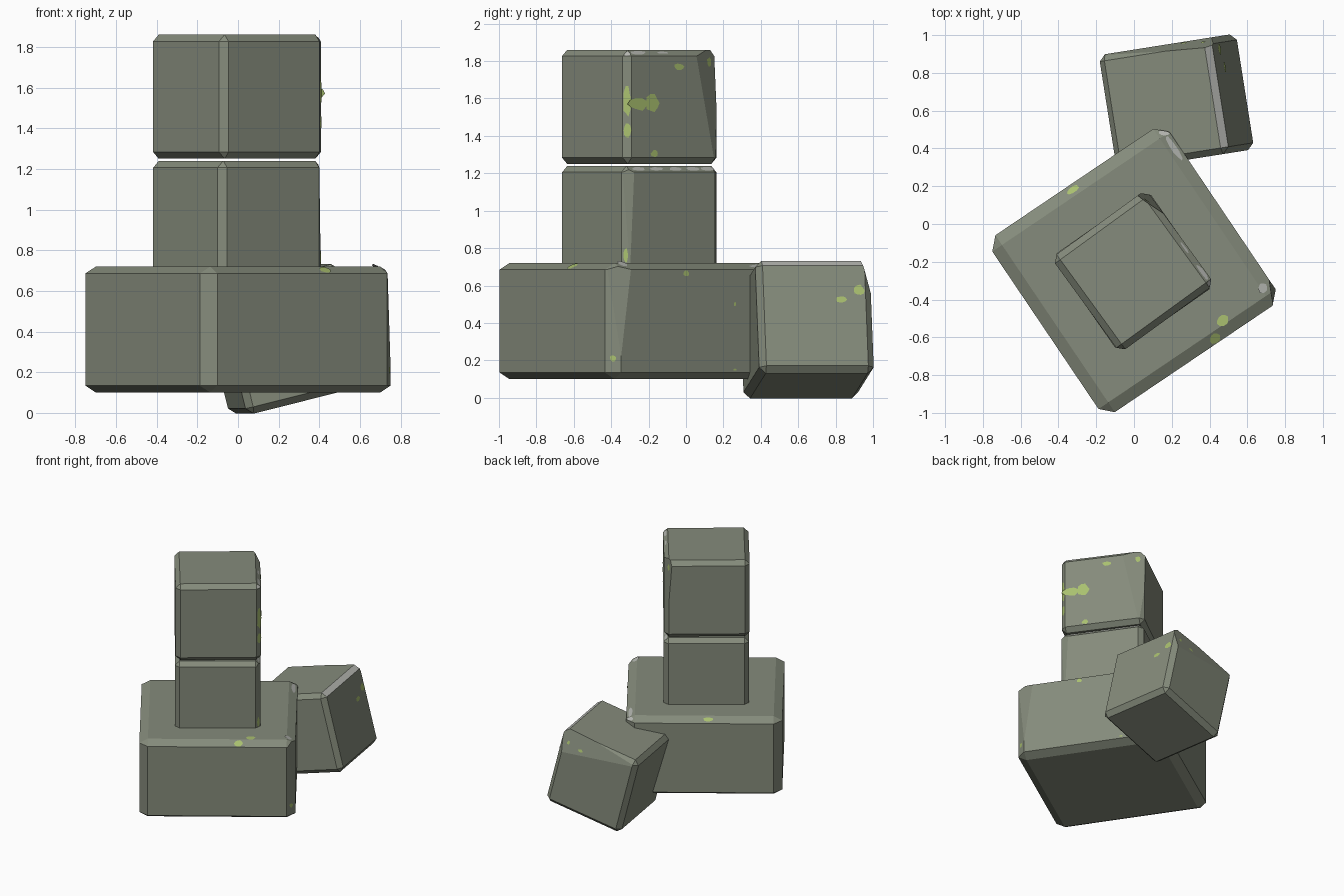
import bpy, bmesh, math, random
from mathutils import Vector, Matrix, Euler
from mathutils.bvhtree import BVHTree

random.seed(4)
cube = bpy.data.objects.get("Cube")
if cube:
    bpy.data.objects.remove(cube)


def material(name, rgb):
    m = bpy.data.materials.new(name)
    m.use_nodes = True
    m.diffuse_color = (*rgb, 1)
    bsdf = m.node_tree.nodes["Principled BSDF"]
    bsdf.inputs["Base Color"].default_value = (*rgb, 1)
    bsdf.inputs["Roughness"].default_value = 0.9
    return m


STONE = material("grey_green_stone", (0.235, 0.26, 0.2))
WORN = material("worn_edge_grey", (0.46, 0.47, 0.44))
MOSS = material("moss_green", (0.4, 0.53, 0.16))


def add_object(name, bm, matrix, mats):
    mesh = bpy.data.meshes.new(name)
    bm.to_mesh(mesh)
    for m in mats:
        mesh.materials.append(m)
    obj = bpy.data.objects.new(name, mesh)
    obj.matrix_world = matrix
    bpy.context.collection.objects.link(obj)
    return obj


def chip_corner(bm, points):
    """Slice a corner off along the plane through three points."""
    a, b, c = (Vector(p) for p in points)
    normal = (b - a).cross(c - a).normalized()
    if normal.dot(a) < 0:
        normal.negate()
    geom = bm.verts[:] + bm.edges[:] + bm.faces[:]
    cut = bmesh.ops.bisect_plane(bm, geom=geom, plane_co=a, plane_no=normal,
                                 clear_outer=True)
    edges = [e for e in cut["geom_cut"] if isinstance(e, bmesh.types.BMEdge)]
    bmesh.ops.contextual_create(bm, geom=edges)
    bmesh.ops.recalc_face_normals(bm, faces=bm.faces[:])


def patches(name, tree, spots, matrix, mat, lift):
    """Thin irregular flat spots lying on the nearest stone face."""
    bm = bmesh.new()
    for point, ra, rb in spots:
        co, n, _, _ = tree.find_nearest(Vector(point))
        t = Vector((0, 0, 1)).cross(n)
        t = t.normalized() if t.length > 0.1 else Vector((1, 0, 0))
        b = n.cross(t)
        ring = []
        for i in range(10):
            ang = math.tau * i / 10
            r = random.uniform(0.8, 1.1)
            ring.append(bm.verts.new(co + n * lift + t * ra * r * math.cos(ang)
                                     + b * rb * r * math.sin(ang)))
        bm.faces.new(ring)
    add_object(name, bm, matrix, [mat])
    bm.free()


def block(name, size, loc, rot, cut=None, moss=(), worn=(), worn_edge=None):
    """Chamfered stone block with a chipped corner, moss and worn spots."""
    bm = bmesh.new()
    bmesh.ops.create_cube(bm, size=1)
    bmesh.ops.bevel(bm, geom=bm.edges[:], offset=0.055, segments=1,
                    affect='EDGES', profile=0.5)
    bmesh.ops.scale(bm, vec=size, verts=bm.verts[:])
    if cut:
        chip_corner(bm, cut)
    bm.normal_update()
    if worn_edge:
        for f in bm.faces:
            f.material_index = int(f.normal.dot(Vector(worn_edge).normalized()) > 0.98)
    angles = Euler([math.radians(a) for a in rot])
    matrix = Matrix.Translation(loc) @ angles.to_matrix().to_4x4()
    tree = BVHTree.FromBMesh(bm)
    add_object(name, bm, matrix, [STONE, WORN])
    bm.free()
    if moss:
        patches(name + "_moss", tree, moss, matrix, MOSS, 0.003)
    if worn:
        patches(name + "_worn_spots", tree, worn, matrix, WORN, 0.002)


# Wide base block
block("base_block", (1.132, 1.13, 0.62), (0, -0.246, 0.41), (0, 0, 34),
      cut=[(0.566, -0.515, -0.276), (0.566, -0.44, 0.276), (0.508, -0.565, 0.276)],
      moss=[((0.155, -0.535, 0.293), 0.035, 0.03), ((0.243, -0.48, 0.31), 0.035, 0.03),
            ((-0.03, 0.535, 0.293), 0.04, 0.018), ((0.57, -0.085, 0.255), 0.02, 0.015),
            ((0.57, 0.229, 0.09), 0.008, 0.012), ((0.57, 0.229, -0.26), 0.012, 0.006),
            ((0.54, -0.54, -0.2), 0.018, 0.018)],
      worn=[((0.535, 0.42, 0.293), 0.08, 0.018), ((0.54, 0.52, 0.293), 0.03, 0.016),
            ((0.515, -0.46, 0.31), 0.03, 0.03)])

# Middle block of the pillar
block("middle_block", (0.62, 0.62, 0.62), (-0.005, -0.25, 0.93), (0, 0, 35),
      cut=[(0.31, -0.278, -0.277), (0.31, -0.25, 0.277), (0.278, -0.31, 0.277)],
      moss=[((0.293, -0.293, -0.17), 0.015, 0.04)],
      worn=[((0.294, v, 0.294), 0.045, 0.014) for v in (-0.21, -0.09, 0.03, 0.14, 0.24)])

# Top block of the pillar
block("top_block", (0.62, 0.62, 0.61), (-0.005, -0.25, 1.555), (0, 0, 36),
      cut=[(0.31, 0.158, 0.25), (0.31, 0.25, -0.185), (0.265, 0.277, 0.3)],
      moss=[((0.293, -0.293, 0.03), 0.022, 0.08), ((0.31, -0.23, 0.015), 0.07, 0.035),
            ((0.31, -0.14, 0.02), 0.045, 0.05), ((0.293, -0.293, -0.125), 0.022, 0.04),
            ((0.31, -0.126, -0.25), 0.025, 0.02), ((0.31, 0.035, 0.215), 0.035, 0.018),
            ((0.28, 0.26, 0.24), 0.02, 0.025)],
      worn=[((0.294, -0.22, 0.29), 0.055, 0.015), ((0.294, -0.06, 0.29), 0.04, 0.008),
            ((0.289, -0.289, 0.284), 0.016, 0.014)])

# Fallen block leaning behind the base
block("fallen_block", (0.62, 0.62, 0.62), (0.225, 0.645, 0.364), (0, -14, 9),
      cut=[(-0.25, 0.31, 0.26), (0.28, 0.31, 0.13), (0, 0.28, 0.31)],
      moss=[((0.31, 0.143, 0.088), 0.03, 0.02), ((0.31, 0.24, 0.14), 0.03, 0.03),
            ((0.25, 0.3, 0.22), 0.012, 0.015), ((0.14, 0.3, 0.2), 0.018, 0.012)],
      worn_edge=(1, 0, 1))
